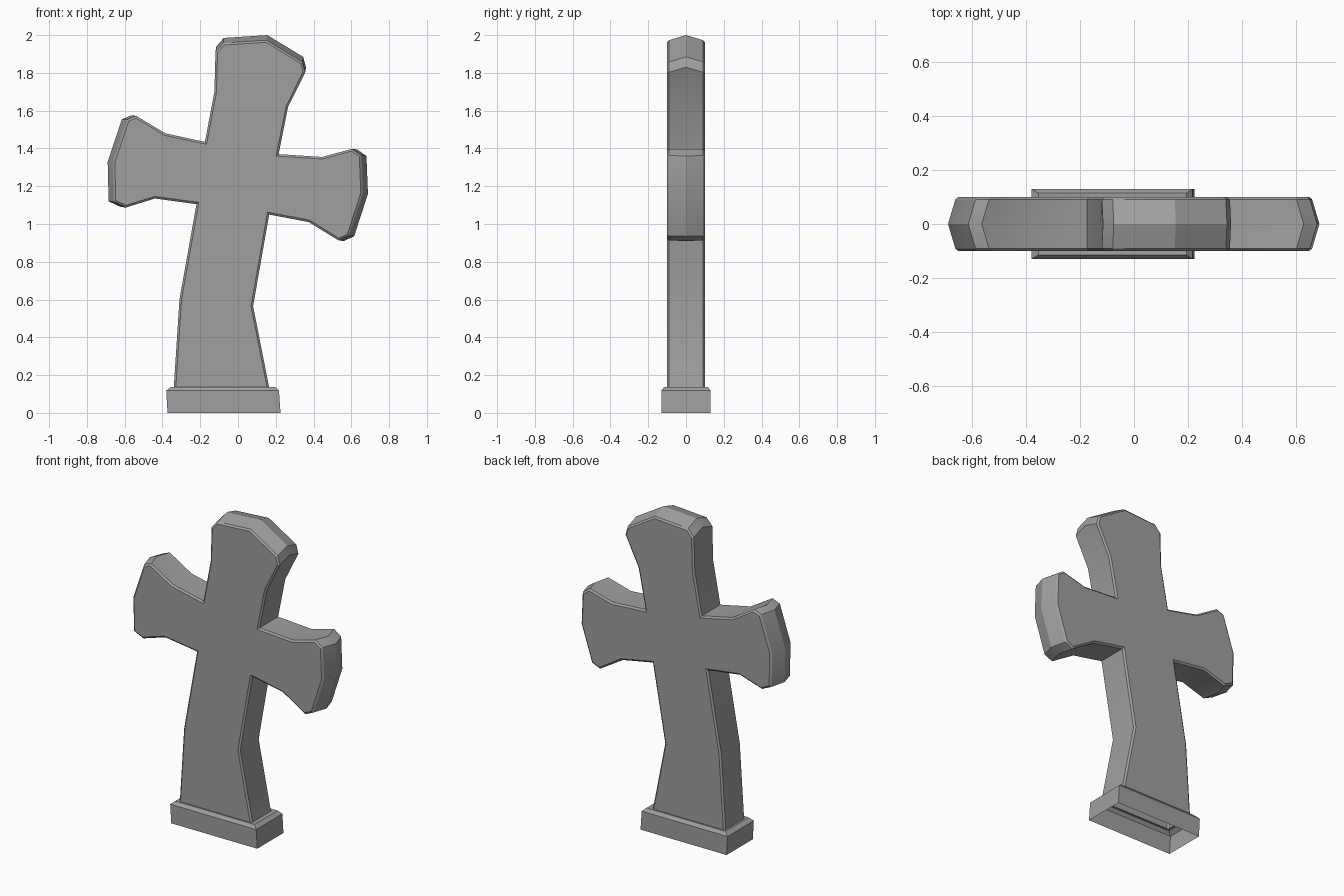
import bpy
import bmesh
from math import radians
from mathutils import Vector

cube = bpy.data.objects.get("Cube")
if cube:
    bpy.data.objects.remove(cube, do_unlink=True)

GREY = (0.35, 0.35, 0.35, 1)
stone = bpy.data.materials.new("grey stone")
stone.use_nodes = True
stone.diffuse_color = GREY
stone.node_tree.nodes["Principled BSDF"].inputs["Base Color"].default_value = GREY

FOOT = 0.135   # height where the cross meets the plinth
DEPTH = 0.1    # half thickness of the cross


def loft(bm, rings, closed=True):
    """Bridge successive rings of points with quads and return their vertices."""
    loops = [[bm.verts.new(p) for p in ring] for ring in rings]
    for a, b in zip(loops, loops[1:]):
        n = len(a)
        for i in range(n if closed else n - 1):
            j = (i + 1) % n
            bm.faces.new((a[i], a[j], b[j], b[i]))
    return loops


def finish(bm, name):
    bmesh.ops.recalc_face_normals(bm, faces=bm.faces[:])
    mesh = bpy.data.meshes.new(name)
    bm.to_mesh(mesh)
    bm.free()
    mesh.materials.append(stone)
    obj = bpy.data.objects.new(name, mesh)
    bpy.context.collection.objects.link(obj)
    bpy.ops.object.select_all(action='DESELECT')
    obj.select_set(True)
    bpy.context.view_layer.objects.active = obj
    bpy.ops.object.shade_smooth_by_angle(angle=radians(25))
    return obj


# Crooked cross outline, clockwise from the lower left: sides and flared ends
left_leg = [(-.34, FOOT), (-.31, .60), (-.22, 1.105), (-.44, 1.135)]
left_end = [(-.62, 1.09), (-.685, 1.12), (-.69, 1.33), (-.615, 1.555), (-.565, 1.575)]
left_neck = [(-.385, 1.48), (-.175, 1.435), (-.125, 1.70)]
head_end = [(-.115, 1.94), (-.075, 1.985), (.155, 2.0), (.345, 1.885), (.36, 1.83)]
right_neck = [(.265, 1.62), (.215, 1.37), (.445, 1.355)]
right_end = [(.63, 1.395), (.68, 1.36), (.688, 1.16), (.615, .935), (.56, .91)]
right_leg = [(.375, 1.01), (.165, 1.05), (.08, .565), (.165, FOOT)]

# Each section is paired with the direction in which its end slopes back
sections = [(left_leg, (0, 0)), (left_end, (1, -.1)), (left_neck, (0, 0)),
            (head_end, (-.15, -1)), (right_neck, (0, 0)),
            (right_end, (-1, .1)), (right_leg, (0, 0))]
ridge = [Vector(p) for pts, d in sections for p in pts]
slope = [Vector(d) for pts, d in sections for p in pts]
shoulder = [p + d * 0.027 for p, d in zip(ridge, slope)]


def inset(points, amount):
    """Mitred inward offset of the clockwise outline, keeping the foot level."""
    result = []
    last = len(points) - 1
    for i, p in enumerate(points):
        before = points[i] - points[i - 1] if i > 0 else points[1] - p
        after = points[i + 1] - p if i < last else before
        n1, n2 = (Vector((e.y, -e.x)).normalized() for e in (before, after))
        q = p + (n1 + n2) * (amount / (1 + n1.dot(n2)))
        if i in (0, last):
            q.y = FOOT
        result.append(q)
    return result


face = inset(shoulder, 0.011)
layers = [(face, -DEPTH), (shoulder, -DEPTH + .009), (ridge, 0),
          (shoulder, DEPTH - .009), (face, DEPTH)]

# Cross body: ridged rim, narrow chamfers, flat front and back, open foot
bm = bmesh.new()
loops = loft(bm, [[(p.x, y, p.y) for p in pts] for pts, y in layers], closed=False)
bm.faces.new(loops[0])
bm.faces.new(loops[-1])
finish(bm, "cross")


def rectangle(x0, x1, y, z):
    return [(x0, -y, z), (x1, -y, z), (x1, y, z), (x0, y, z)]


# Plinth: open-bottomed shell with a chamfered top reaching the cross
bm = bmesh.new()
loft(bm, [rectangle(-.373, .225, .13, 0),
          rectangle(-.38, .217, .13, .118),
          rectangle(-.355, .195, .115, .138),
          rectangle(-.335, .16, DEPTH - .003, FOOT)])
finish(bm, "plinth")
